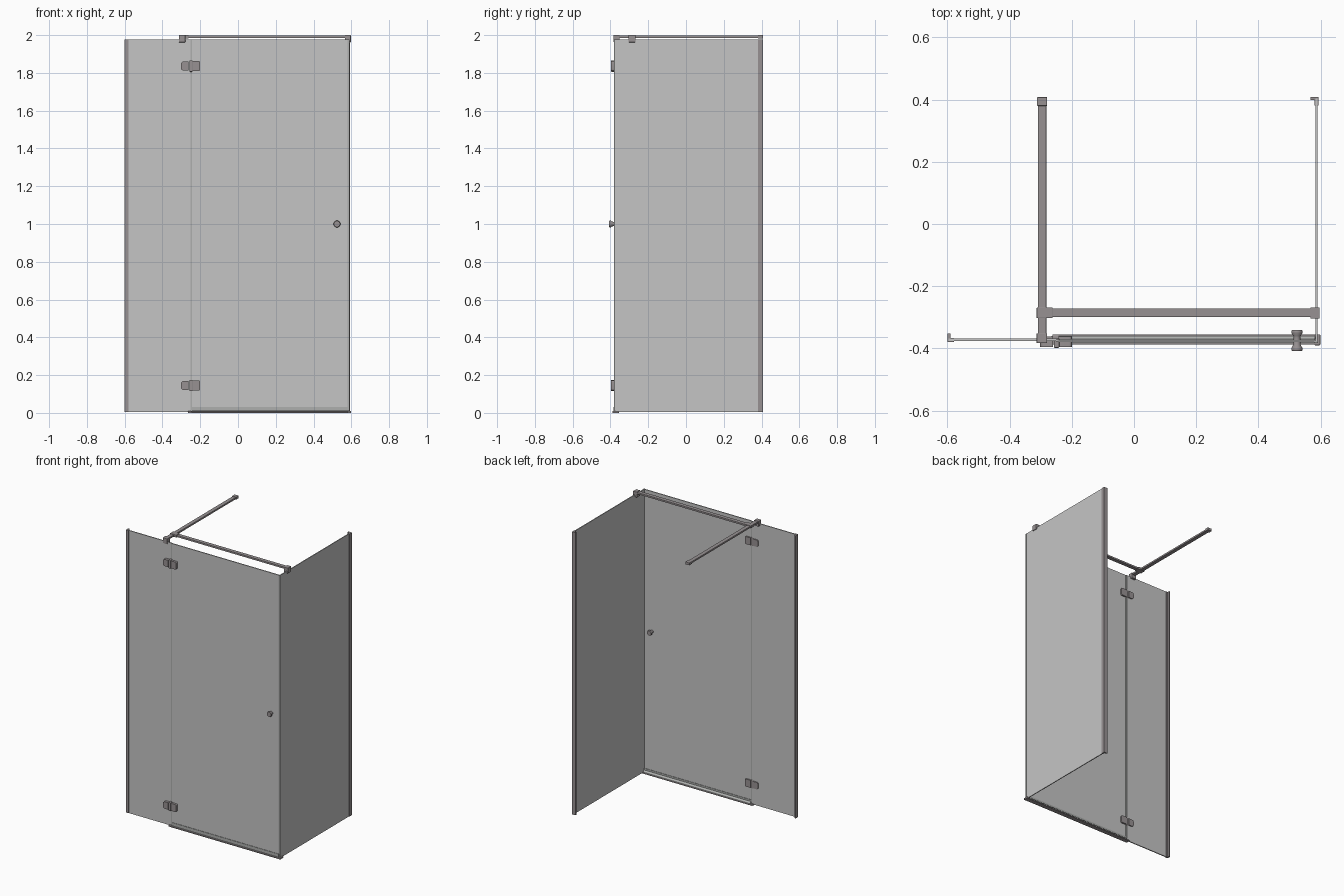
import bpy, bmesh, math
from mathutils import Vector

if "Cube" in bpy.data.objects:
    bpy.data.objects.remove(bpy.data.objects["Cube"])


def material(name, rgb):
    m = bpy.data.materials.new(name)
    m.diffuse_color = (*rgb, 1.0)
    m.use_nodes = True
    m.node_tree.nodes["Principled BSDF"].inputs["Base Color"].default_value = m.diffuse_color
    return m


GLASS = material("grey glass", (0.56, 0.56, 0.56))
METAL = material("warm grey metal", (0.31, 0.285, 0.29))
SEAL = material("seal plastic", (0.42, 0.43, 0.42))


def finish(bm, name, mat, bevel=0.0):
    bmesh.ops.recalc_face_normals(bm, faces=bm.faces)
    me = bpy.data.meshes.new(name)
    bm.to_mesh(me)
    bm.free()
    me.materials.append(mat)
    ob = bpy.data.objects.new(name, me)
    bpy.context.collection.objects.link(ob)
    if bevel:
        b = ob.modifiers.new("bevel", 'BEVEL')
        b.width, b.segments, b.limit_method = bevel, 2, 'ANGLE'
    return ob


def smooth(ob):
    bpy.ops.object.select_all(action='DESELECT')
    ob.select_set(True)
    bpy.context.view_layer.objects.active = ob
    bpy.ops.object.shade_smooth_by_angle(angle=math.radians(35))


def prism(name, pts, axis, lo, hi, mat, bevel=0.0):
    """Extrude a 2D outline along an axis: z uses (x,y), y uses (x,z), x uses (y,z)."""
    place = {'z': lambda a, b, c: (a, b, c),
             'y': lambda a, b, c: (a, c, b),
             'x': lambda a, b, c: (c, a, b)}[axis]
    bm = bmesh.new()
    f = bm.faces.new([bm.verts.new(place(a, b, lo)) for a, b in pts])
    ext = bmesh.ops.extrude_face_region(bm, geom=[f])
    d = Vector(place(0, 0, hi - lo))
    bmesh.ops.translate(bm, vec=d, verts=[v for v in ext['geom']
                                          if isinstance(v, bmesh.types.BMVert)])
    return finish(bm, name, mat, bevel)


def box(name, x, y, z, mat, bevel=0.0):
    pts = [(x[0], y[0]), (x[1], y[0]), (x[1], y[1]), (x[0], y[1])]
    return prism(name, pts, 'z', z[0], z[1], mat, bevel)


def leaf(x_in, x_out, zc, h, r):
    """Hinge leaf outline with two rounded outer corners."""
    s = 1 if x_out > x_in else -1
    pts = [(x_in, zc - h)]
    for cz, a0 in ((zc - h + r, -90), (zc + h - r, 0)):
        for i in range(6):
            a = math.radians(a0 + 18 * i)
            pts.append((x_out - s * r + s * r * math.cos(a), cz + r * math.sin(a)))
    return pts + [(x_in, zc + h)]


# Glass panels
TOP = 1.976
box("fixed_glass", (-0.597, -0.250), (-0.376, -0.369), (0.005, TOP), GLASS)
box("door_glass", (-0.243, 0.582), (-0.380, -0.373), (0.016, TOP), GLASS)
box("side_glass", (0.584, 0.590), (-0.376, 0.404), (0.005, TOP), GLASS)

# L-shaped wall profiles
prism("front_wall_profile",
      [(-0.600, -0.379), (-0.579, -0.379), (-0.579, -0.366), (-0.590, -0.366),
       (-0.590, -0.352), (-0.600, -0.352)], 'z', 0.005, TOP, METAL)
prism("side_wall_profile",
      [(0.593, 0.408), (0.593, 0.381), (0.581, 0.381), (0.581, 0.399),
       (0.567, 0.399), (0.567, 0.408)], 'z', 0.005, TOP, METAL)

# Vertical seals at the hinge gap and at the closing corner
box("hinge_side_seal", (-0.251, -0.242), (-0.378, -0.371), (0.012, TOP), SEAL)
box("closing_seal", (0.580, 0.591), (-0.382, -0.375), (0.012, TOP), SEAL)

# Threshold bar, corner foot and door drip seal
prism("threshold",
      [(-0.388, 0.0), (-0.356, 0.0), (-0.356, 0.004), (-0.366, 0.009), (-0.388, 0.006)],
      'x', -0.262, 0.592, METAL)
box("threshold_corner", (0.580, 0.599), (-0.390, -0.355), (0.0, 0.011), METAL, 0.002)
box("threshold_end", (-0.266, -0.246), (-0.388, -0.360), (0.0, 0.009), METAL, 0.002)
prism("door_drip_seal",
      [(-0.383, 0.010), (-0.360, 0.008), (-0.362, 0.013), (-0.370, 0.020),
       (-0.370, 0.032), (-0.383, 0.032)], 'x', -0.243, 0.582, SEAL)

# Hinges: front and back leaves around a square barrel
for label, zc in (("lower", 0.145), ("upper", 1.836)):
    for side, (ya, yb) in (("front", (-0.396, -0.376)), ("back", (-0.372, -0.362))):
        smooth(prism(f"{label}_hinge_{side}_fixed_leaf",
                     leaf(-0.261, -0.302, zc, 0.024, 0.014), 'y', ya, yb, METAL))
        smooth(prism(f"{label}_hinge_{side}_door_leaf",
                     leaf(-0.243, -0.200, zc, 0.026, 0.008), 'y', ya, yb, METAL))
    box(f"{label}_hinge_barrel", (-0.258, -0.240), (-0.398, -0.368),
        (zc - 0.030, zc + 0.030), METAL, 0.003)

# Spool-shaped door knob, spun around the y axis
prof = [(0.0, -0.408), (0.016, -0.408), (0.018, -0.405), (0.018, -0.399), (0.012, -0.389),
        (0.011, -0.364), (0.012, -0.360), (0.018, -0.350), (0.018, -0.344),
        (0.016, -0.341), (0.0, -0.341)]
bm = bmesh.new()
vs = [bm.verts.new((0.524 + r, y, 1.0)) for r, y in prof]
es = [bm.edges.new(p) for p in zip(vs, vs[1:])]
bmesh.ops.spin(bm, geom=vs + es, cent=(0.524, 0, 1.0), axis=(0, 1, 0),
               angle=math.tau, steps=28)
bmesh.ops.remove_doubles(bm, verts=bm.verts, dist=1e-5)
smooth(finish(bm, "door_knob", METAL))

# Flat support bars
BAR = (1.985, 1.997)
box("long_support_bar", (-0.309, -0.282), (-0.368, 0.404), BAR, METAL, 0.001)
box("cross_support_bar", (-0.285, 0.585), (-0.299, -0.272), BAR, METAL, 0.001)

# Bar fittings: joint, wall mount and U-shaped glass clamps
box("bar_joint", (-0.313, -0.262), (-0.303, -0.268), (1.982, 2.0), METAL, 0.002)
box("bar_wall_mount", (-0.312, -0.279), (0.380, 0.408), (1.982, 2.0), METAL, 0.002)


def clamp_outline(c, lo, hi):
    return [(lo, 1.962), (c - 0.004, 1.962), (c - 0.004, 1.976), (c + 0.004, 1.976),
            (c + 0.004, 1.962), (hi, 1.962), (hi, 2.0), (lo, 2.0)]


prism("front_glass_clamp", clamp_outline(-0.3725, -0.383, -0.352), 'x',
      -0.313, -0.279, METAL, 0.0015)
prism("side_glass_clamp", clamp_outline(0.587, 0.567, 0.597), 'y',
      -0.304, -0.268, METAL, 0.0015)
